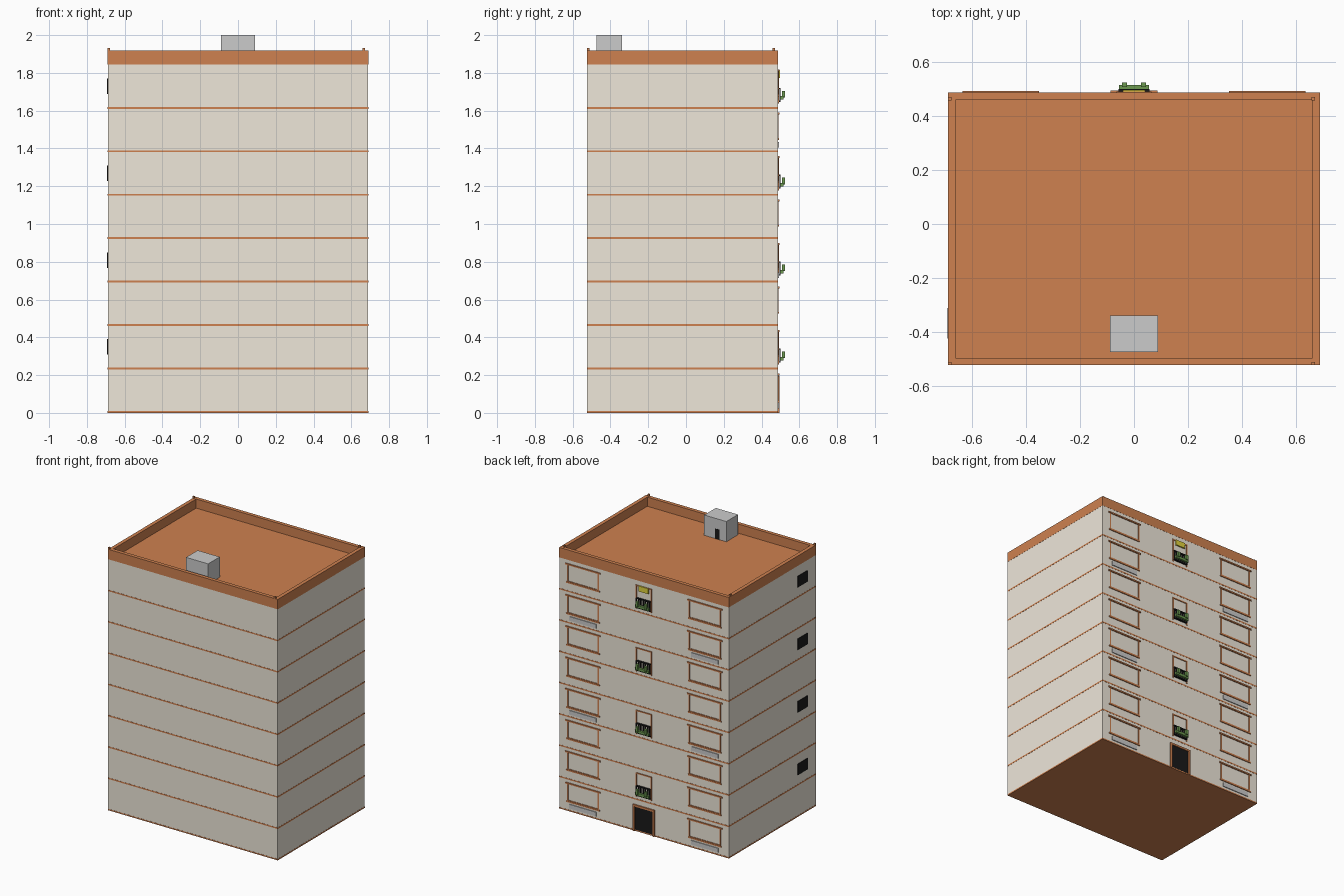
import bpy, bmesh

if "Cube" in bpy.data.objects:
    bpy.data.objects.remove(bpy.data.objects["Cube"])

def mat(name, r, g, b):
    m = bpy.data.materials.new(name)
    m.diffuse_color = (r, g, b, 1)
    m.use_nodes = True
    m.node_tree.nodes["Principled BSDF"].inputs["Base Color"].default_value = m.diffuse_color
    return m

CREAM = mat("cream", 0.86, 0.80, 0.70)
CLAY = mat("terracotta", 0.62, 0.22, 0.08)
DARK = mat("dark", 0.01, 0.01, 0.01)
GREEN = mat("green", 0.15, 0.32, 0.08)
YELLOW = mat("yellow", 0.75, 0.65, 0.05)

def boxes(name, spans, m=None):
    """One object from boxes given as (x0, x1, y0, y1, z0, z1)."""
    bm = bmesh.new()
    for x0, x1, y0, y1, z0, z1 in spans:
        vs = bmesh.ops.create_cube(bm, size=1)["verts"]
        for v in vs:
            v.co.x = x1 if v.co.x > 0 else x0
            v.co.y = y1 if v.co.y > 0 else y0
            v.co.z = z1 if v.co.z > 0 else z0
    me = bpy.data.meshes.new(name)
    bm.to_mesh(me)
    bm.free()
    ob = bpy.data.objects.new(name, me)
    bpy.context.collection.objects.link(ob)
    if m:
        me.materials.append(m)
    return ob

def frame(cx, w, z0, z1, t, d, bottom=True):
    """Rectangular trim on the rear wall."""
    y0, y1 = BK - 0.004, BK + d
    s = [(cx - w, cx - w + t, y0, y1, z0, z1),
         (cx + w - t, cx + w, y0, y1, z0, z1),
         (cx - w + t, cx + w - t, y0, y1, z1 - t, z1)]
    if bottom:
        s.append((cx - w + t, cx + w - t, y0, y1, z0, z0 + t))
    return s

L, R, FR, BK = -0.689, 0.689, -0.523, 0.487
FLOOR, TOP, PAR = 0.23, 1.845, 1.918

# walls, base and floor bands
boxes("walls", [(L, R, FR, BK, 0.008, TOP)], CREAM)
boxes("base", [(L - 0.001, R + 0.001, FR - 0.001, BK + 0.001, 0, 0.01)], CLAY)
e = 0.001
boxes("floor_bands", [(L - e, R + e, FR - e, BK + e, 0.23 + FLOOR * k, 0.24 + FLOOR * k)
                      for k in range(7)], CLAY)

# roof deck, parapet and small corner posts
t = 0.026
boxes("roof_deck", [(L, R, FR, BK, TOP, TOP + 0.006)], CLAY)
boxes("parapet", [(L - e, R + e, FR - e, FR + t, TOP, PAR),
                  (L - e, R + e, BK - t, BK + e, TOP, PAR),
                  (L - e, L + t, FR + t, BK - t, TOP, PAR),
                  (R - t, R + e, FR + t, BK - t, TOP, PAR)], CLAY)
boxes("corner_posts", [(x, x + 0.012, y, y + 0.012, TOP, 1.932)
                       for x in (L - e, 0.66) for y in (FR - e, 0.459)], CLAY)

# rooftop hut
boxes("roof_hut", [(-0.09, 0.09, -0.475, -0.34, TOP, 2.0)])
boxes("hut_door", [(-0.035, 0.0, -0.342, -0.339, TOP + 0.006, 1.925)], DARK)

# rear windows with sills
trim, ledges = [], []
for cx in (-0.495, 0.495):
    for k in range(8):
        z = 0.012 + FLOOR * k
        trim += frame(cx, 0.13, z + 0.06, z + 0.195, 0.009, 0.004)
        trim.append((cx - 0.142, cx + 0.142, BK - 0.004, BK + 0.007, z + 0.187, z + 0.197))
        trim.append((cx - 0.135, cx + 0.135, BK - 0.004, BK + 0.006, z + 0.054, z + 0.063))
        if k % 3 == 0:
            ledges.append((cx - 0.11, cx + 0.11, BK - 0.004, BK + 0.006, z + 0.012, z + 0.042))
boxes("window_trim", trim, CLAY)
boxes("window_ledges", ledges)

# central stairwell windows, railings and planters
cen, rails, planters = [], [], []
for k in (1, 3, 5, 7):
    z = 0.012 + FLOOR * k
    cen += frame(0, 0.065, z + 0.015, z + 0.19, 0.008, 0.005, False)
    y0, y1 = BK + 0.008, BK + 0.014
    for zz in (z + 0.025, z + 0.093):
        rails.append((-0.058, 0.058, BK - 0.004, y1, zz, zz + 0.006))
    rails += [(x / 1000 - 0.004, x / 1000 + 0.004, y0, y1, z + 0.027, z + 0.098)
              for x in range(-54, 55, 18)]
    planters.append((-0.055, 0.055, y1 - 0.001, 0.516, z + 0.036, z + 0.055))
    planters += [(x - 0.009, x + 0.009, 0.508, 0.525, z + 0.048, z + 0.083)
                 for x in (-0.035, 0.035)]
boxes("stair_window_trim", cen, CLAY)
boxes("balcony_rails", rails, DARK)
boxes("planters", planters, GREEN)
boxes("yellow_plaque", [(-0.04, 0.04, BK - 0.002, 0.497, 1.772, 1.812)], YELLOW)

# rear entrance
boxes("entrance_trim", frame(0, 0.088, 0, 0.195, 0.014, 0.009, False), CLAY)
boxes("entrance_door", [(-0.074, 0.074, BK - 0.004, BK + 0.002, 0.01, 0.181)], DARK)

# dark windows on the left side
boxes("side_windows", [(L - 0.004, L + 0.004, -0.425, -0.312, 0.308 + 2 * FLOOR * k, 0.39 + 2 * FLOOR * k)
                       for k in range(4)], DARK)
